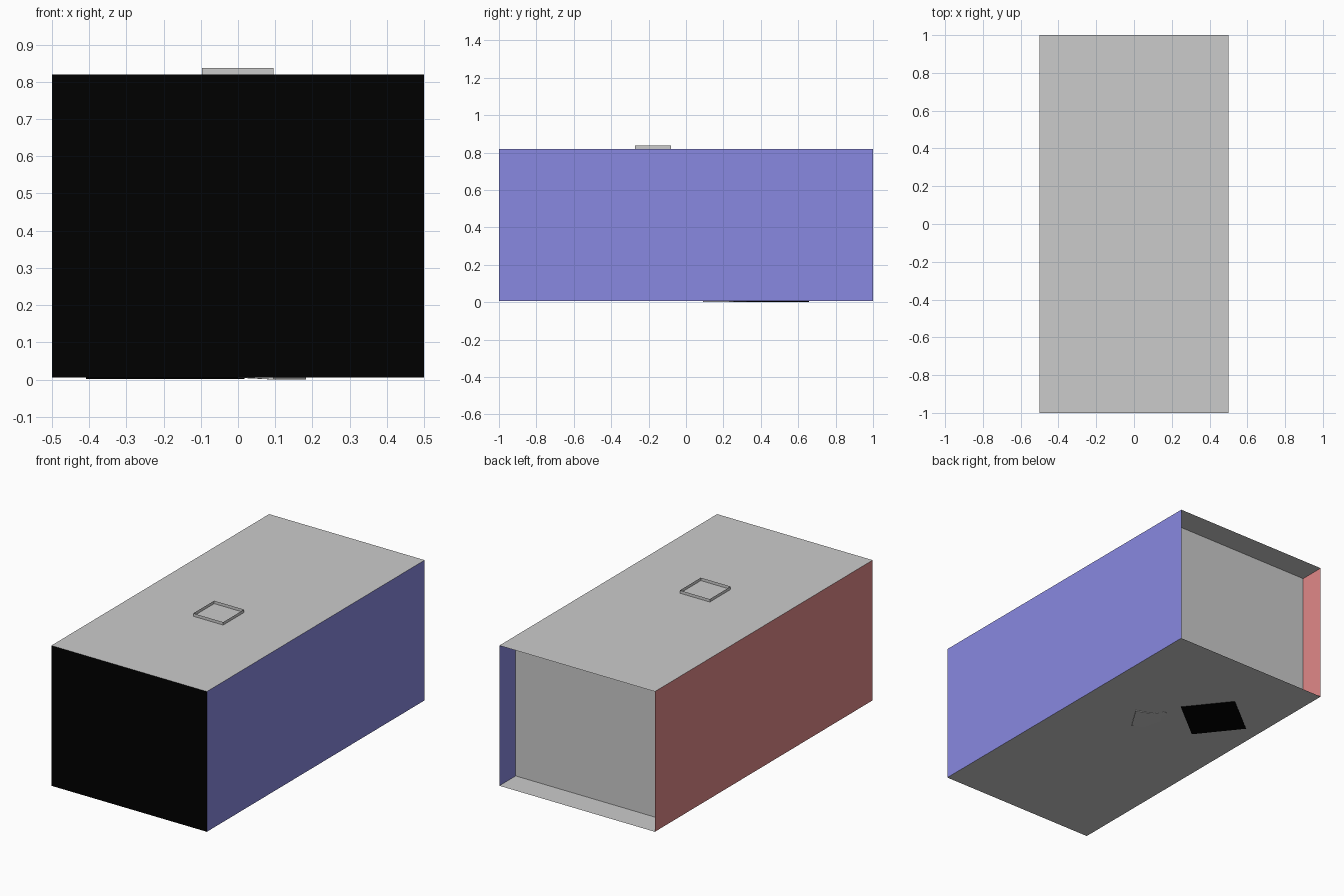
import bpy, math
from mathutils import Vector

if "Cube" in bpy.data.objects:
    bpy.data.objects.remove(bpy.data.objects["Cube"])

FLOOR, CEIL = 0.005, 0.82
BACK = 0.85


def material(name, rgb):
    m = bpy.data.materials.new(name)
    m.diffuse_color = (*rgb, 1)
    m.use_nodes = True
    m.node_tree.nodes["Principled BSDF"].inputs["Base Color"].default_value = m.diffuse_color
    return m


red = material("red", (0.75, 0.25, 0.25))
blue = material("blue", (0.25, 0.25, 0.75))
black = material("black", (0, 0, 0))


def mesh_object(name, verts, faces, mat=None):
    me = bpy.data.meshes.new(name)
    me.from_pydata(verts, [], faces)
    me.update()
    ob = bpy.data.objects.new(name, me)
    bpy.context.collection.objects.link(ob)
    if mat:
        me.materials.append(mat)
    return ob


def sheet(name, origin, u, v, mat=None):
    o, u, v = Vector(origin), Vector(u), Vector(v)
    return mesh_object(name, [o, o + u, o + u + v, o + v], [(0, 1, 2, 3)], mat)


def loft(name, rings, caps=True, mat=None):
    """Join rings of equal length with side faces."""
    n = len(rings[0])
    faces = [(k * n + i, k * n + (i + 1) % n, (k + 1) * n + (i + 1) % n, (k + 1) * n + i)
             for k in range(len(rings) - 1) for i in range(n)]
    if caps:
        faces += [tuple(reversed(range(n))), tuple(range((len(rings) - 1) * n, len(rings) * n))]
    return mesh_object(name, [p for r in rings for p in r], faces, mat)


# room shell of single sheets, with the back wall set inwards
H = CEIL - FLOOR
sheet("floor", (-0.5, -1, FLOOR), (1, 0, 0), (0, 2, 0))
sheet("ceiling", (-0.5, -1, CEIL), (1, 0, 0), (0, 2, 0))
sheet("front_wall", (-0.5, -1, FLOOR), (1, 0, 0), (0, 0, H), black)
sheet("back_wall", (0.5, BACK, FLOOR), (-1, 0, 0), (0, 0, H))
sheet("right_wall", (0.5, -1, FLOOR), (0, 2, 0), (0, 0, H), blue)
sheet("left_wall", (-0.5, 1, FLOOR), (0, -2, 0), (0, 0, H), red)

# open lamp rim standing on the ceiling
corners = [(-0.097, -0.272), (0.095, -0.272), (0.095, -0.08), (-0.097, -0.08)]
loft("lamp_rim", [[(x, y, z) for x, y in corners] for z in (CEIL, 0.837)], caps=False)

# turned tall block inside, its foot just through the floor
bpy.ops.mesh.primitive_cube_add(size=1, location=(-0.196, 0.445, 0.302),
                                rotation=(0, 0, math.radians(38.5)))
block = bpy.context.object
block.name = "tall_block"
block.scale = (0.303, 0.303, 0.6)
block.data.materials.append(black)

# small irregular figure inside, its low side just through the floor
foot = [(0.095, 0.092, 0), (0.183, 0.233, 0), (0.099, 0.261, 0.003),
        (0.044, 0.323, 0.004), (-0.04, 0.28, 0.007), (0.0, 0.13, 0.007)]
mid = Vector((0.07, 0.21, 0))


def ring(scale, z):
    return [(mid.x + (x - mid.x) * scale, mid.y + (y - mid.y) * scale, z) for x, y, _ in foot]


loft("figure", [foot, ring(1.0, 0.1), ring(0.75, 0.2), ring(0.35, 0.26)])
